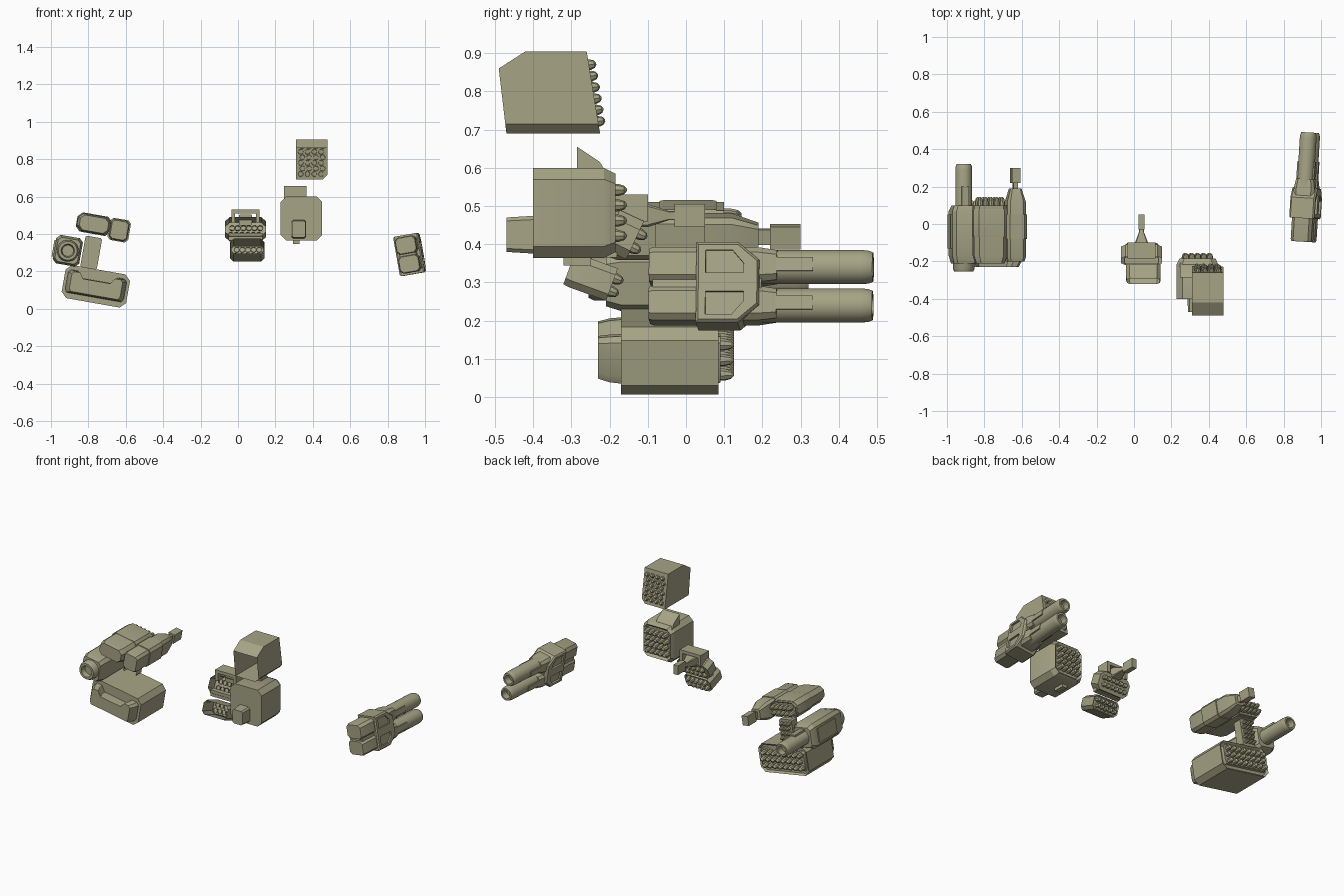
import bpy, bmesh
from math import radians, cos, sin, pi
from mathutils import Matrix, Vector

if "Cube" in bpy.data.objects:
    bpy.data.objects.remove(bpy.data.objects["Cube"], do_unlink=True)

olive = bpy.data.materials.new("olive_paint")
olive.use_nodes = True
COLOR = (0.38, 0.37, 0.235, 1)
olive.diffuse_color = COLOR
olive.node_tree.nodes["Principled BSDF"].inputs["Base Color"].default_value = COLOR
made = []


def frame(x, y, z, rx=0, ry=0, rz=0):
    """Placement matrix of one weapon, angles in degrees."""
    m = Matrix.Translation((x, y, z))
    for angle, axis in ((rz, "Z"), (ry, "Y"), (rx, "X")):
        m = m @ Matrix.Rotation(radians(angle), 4, axis)
    return m


def finish(bm, name, m):
    bm.transform(m)
    mesh = bpy.data.meshes.new(name)
    bm.to_mesh(mesh)
    bm.free()
    mesh.materials.append(olive)
    ob = bpy.data.objects.new(name, mesh)
    bpy.context.collection.objects.link(ob)
    made.append(ob)
    return ob


def octagon(w, h, c, x=0, z=0):
    """Box outline with half sizes w, h and chamfer c."""
    pts = [(w - c, -h), (w, c - h), (w, h - c), (w - c, h),
           (c - w, h), (-w, h - c), (-w, c - h), (c - w, -h)]
    return [(x + a, z + b) for a, b in pts]


def loft(name, profile, stations, m, axis="y", open_front=False, open_back=False, recess=0):
    """Sweep an outline through (position, scale) stations."""
    bm = bmesh.new()
    n = len(profile)
    cu = sum(p[0] for p in profile) / n
    cv = sum(p[1] for p in profile) / n
    rings = []
    for t, s in stations:
        ring = []
        for u, v in profile:
            u, v = cu + (u - cu) * s, cv + (v - cv) * s
            ring.append(bm.verts.new((u, t, v) if axis == "y" else (t, u, v)))
        rings.append(ring)
    for a, b in zip(rings, rings[1:]):
        for i in range(n):
            bm.faces.new((a[i], a[(i + 1) % n], b[(i + 1) % n], b[i]))
    front, back = bm.faces.new(rings[0]), bm.faces.new(rings[-1])
    bmesh.ops.recalc_face_normals(bm, faces=bm.faces)
    if recess:
        bmesh.ops.inset_region(bm, faces=[back], thickness=recess)
        bmesh.ops.translate(bm, verts=back.verts, vec=(0, -recess, 0))
    drop = [f for f, gone in ((front, open_front), (back, open_back)) if gone]
    if drop:
        bmesh.ops.delete(bm, geom=drop, context="FACES")
    return finish(bm, name, m)


def box(name, x, y, z, m=Matrix()):
    pts = [(x[0], z[0]), (x[1], z[0]), (x[1], z[1]), (x[0], z[1])]
    return loft(name, pts, [(y[0], 1), (y[1], 1)], m)


def spin(bm, points, x, z, sides):
    """Turn (radius, y) points about the y direction at x, z."""
    rings = []
    for r, y in points:
        rings.append([bm.verts.new((x + r * cos(2 * pi * i / sides), y,
                                    z + r * sin(2 * pi * i / sides))) for i in range(sides)])
    for a, b in zip(rings, rings[1:]):
        for i in range(sides):
            j = (i + 1) % sides
            bm.faces.new((a[i], b[i], b[j], a[j]))


def tube(name, points, m, x=0, z=0, sides=24):
    bm = bmesh.new()
    spin(bm, points, x, z, sides)
    bmesh.ops.remove_doubles(bm, verts=bm.verts, dist=1e-5)
    bmesh.ops.recalc_face_normals(bm, faces=bm.faces)
    return finish(bm, name, m)


def missiles(name, m, cols, rows, w, h, y, length, r, x=0, z=0):
    """Staggered grid of round-nosed missiles pointing to +y."""
    bm = bmesh.new()
    for j in range(rows):
        for i in range(cols):
            fx = (i + 0.5) / cols - 0.5 + (0.12 / cols if j % 2 else -0.12 / cols)
            fz = (j + 0.5) / rows - 0.5
            nose = [(r, y), (r, y + length * 0.5), (r * 0.7, y + length * 0.85), (r * 0.2, y + length)]
            spin(bm, nose, x + fx * w, z + fz * h, 8)
            bm.verts.ensure_lookup_table()
            bm.faces.new(reversed(bm.verts[-8:]))
    bmesh.ops.recalc_face_normals(bm, faces=bm.faces)
    return finish(bm, name, m)


def muzzle(r, start, end):
    return [(r * 0.8, start), (r, start), (r, end - 0.03), (r * 0.96, end - 0.012), (r * 0.86, end),
            (r * 0.62, end), (r * 0.55, end - 0.04), (0, end - 0.04)]


TILT = 10

# Large lower missile pod
pod = frame(-0.76, 0, 0.12, ry=TILT)
loft("lower_pod_body", octagon(0.175, 0.09, 0.03), [(-0.17, 1), (0.085, 1)], pod, recess=0.012)
half = [(0.03, -0.06), (0.15, -0.06), (0.16, -0.04), (0.16, 0.05), (0.145, 0.065),
        (0.11, 0.065), (0.085, 0.03), (0.03, 0.03)]
dumbbell = half + [(-x, z) for x, z in reversed(half)]
loft("lower_pod_nose", dumbbell, [(-0.23, 0.86), (-0.2, 0.96), (-0.165, 1)], pod)
loft("lower_pod_rear_frame", dumbbell, [(0.07, 1), (0.09, 0.97)], pod)
missiles("lower_pod_missiles", pod, 8, 3, 0.3, 0.12, 0.075, 0.05, 0.016)

# Single cannon with square housing
can = frame(-0.91, 0, 0.31, ry=TILT)
loft("cannon_housing", octagon(0.072, 0.077, 0.02), [(-0.21, 0.85), (-0.17, 1), (0.07, 1), (0.1, 0.8)], can)
box("cannon_side_panel", (-0.08, -0.06), (-0.13, 0.05), (-0.045, 0.045), can)
tube("cannon_rear_ring", [(0.058, -0.1), (0.058, -0.24), (0.05, -0.255), (0.036, -0.255),
                          (0.03, -0.225), (0, -0.225)], can)
tube("cannon_barrel", muzzle(0.045, 0.05, 0.32), can)
box("cannon_barrel_rib", (-0.02, 0.02), (0.08, 0.2), (0.03, 0.052), can)

# Small upright missile rack beside the cannon
rack = frame(-0.785, 0, 0.3, ry=TILT)
loft("small_rack", octagon(0.045, 0.085, 0.008), [(0.03, 1), (0.085, 1)], rack, open_front=True)
missiles("small_rack_missiles", rack, 3, 5, 0.075, 0.15, 0.07, 0.05, 0.011)

# Flat upper missile pod
flat = frame(-0.77, 0, 0.452, ry=TILT)
loft("upper_pod_body", octagon(0.09, 0.048, 0.025),
     [(-0.21, 0.85), (-0.17, 1), (0.1, 1)], flat, recess=0.008)
loft("upper_pod_collar", octagon(0.094, 0.052, 0.025), [(-0.07, 0.97), (-0.06, 1), (0.07, 1), (0.08, 0.97)], flat)
missiles("upper_pod_missiles", flat, 5, 2, 0.15, 0.07, 0.085, 0.06, 0.015)

# Slim gun beside the upper pod
slim = frame(-0.635, 0, 0.42, ry=TILT)
loft("slim_gun_body", octagon(0.05, 0.056, 0.015),
     [(-0.2, 0.88), (-0.18, 1), (0.12, 1), (0.18, 0.65), (0.19, 0.6)], slim)
loft("slim_gun_collar", octagon(0.056, 0.06, 0.016), [(-0.08, 1), (0.05, 1)], slim)
box("slim_gun_neck", (-0.012, 0.012), (0.18, 0.23), (-0.02, 0.02), slim)
box("slim_gun_barrel", (-0.022, 0.022), (0.22, 0.3), (-0.03, 0.03), slim)

# Centre launcher: lower pod, wide pod, gun and roof frame
low = frame(0.05, -0.25, 0.315, rx=-20)
loft("centre_lower_pod", octagon(0.092, 0.045, 0.018), [(-0.06, 0.95), (-0.045, 1), (0.06, 1)],
     low, open_front=True, recess=0.007)
missiles("centre_lower_missiles", low, 5, 2, 0.15, 0.07, 0.045, 0.04, 0.015)
wide = frame(0.04, -0.165, 0.425, rx=-25)
loft("centre_wide_pod", octagon(0.11, 0.055, 0.025), [(-0.035, 1), (0.035, 1)], wide, open_front=True)
missiles("centre_wide_missiles", wide, 6, 2, 0.18, 0.08, 0.025, 0.035, 0.015)
box("centre_crossbar", (-0.05, 0.13), (-0.21, -0.18), (0.365, 0.405))
for side in (-1, 1):
    box("centre_roof_post", sorted((0.04 + side * 0.055, 0.04 + side * 0.075)), (-0.185, -0.1), (0.46, 0.52))
box("centre_roof", (-0.035, 0.115), (-0.185, -0.1), (0.51, 0.53))
gun = frame(0.04, 0, 0.475)
loft("centre_gun_neck", octagon(0.035, 0.03, 0.006), [(-0.14, 1), (-0.1, 1), (-0.045, 0.4), (-0.02, 0.4)], gun)
box("centre_gun_barrel", (-0.016, 0.016), (-0.03, 0.05), (-0.03, 0.03), gun)

# Large chamfered box launcher
big = frame(0.339, 0, 0.482)
loft("box_launcher_body", octagon(0.111, 0.118, 0.03), [(-0.4, 1), (-0.215, 1), (-0.185, 0.87)], big, recess=0.015)
missiles("box_launcher_missiles", big, 5, 4, 0.16, 0.16, -0.2, 0.045, 0.016)
loft("box_launcher_front_block", octagon(0.04, 0.05, 0.01, 0.325, 0.425), [(-0.47, 0.9), (-0.39, 1)], Matrix())
box("box_launcher_foot", (0.295, 0.33), (-0.32, -0.25), (0.345, 0.37))
fin = [(-0.285, 0.59), (-0.285, 0.655), (-0.225, 0.615), (-0.205, 0.58)]
loft("box_launcher_fin", fin, [(0.245, 1), (0.365, 1)], Matrix(), axis="x")

# High missile box with a leaning rear face
high = [(-0.47, 0.69), (-0.49, 0.86), (-0.42, 0.905), (-0.26, 0.905), (-0.225, 0.69)]
bm = bmesh.new()
ends = [[bm.verts.new((x, y, z)) for y, z in high] for x in (0.31, 0.478)]
for end in ends:
    bm.faces.new(end)
for i in range(5):
    bm.faces.new((ends[0][i], ends[0][i - 1], ends[1][i - 1], ends[1][i]))
bmesh.ops.recalc_face_normals(bm, faces=bm.faces)
lower_edge = [e for e in bm.edges if all(v.co.x > 0.4 and v.co.z < 0.7 for v in e.verts)]
bmesh.ops.bevel(bm, geom=lower_edge, offset=0.025, segments=1, affect="EDGES")
bm.normal_update()
bmesh.ops.delete(bm, geom=[f for f in bm.faces if f.normal.y < -0.9], context="FACES")
finish(bm, "high_box_body", Matrix())
missiles("high_box_missiles", frame(0.394, -0.245, 0.795, rx=9), 4, 6, 0.145, 0.18, -0.01, 0.032, 0.014)

# Twin-barrel gun
twin = frame(0.912, 0, 0.29, ry=-TILT, rz=-3.5)
box("twin_gun_core", (-0.045, 0.045), (-0.085, 0.2), (-0.08, 0.08), twin)
for side, label in ((1, "upper"), (-1, "lower")):
    z = side * 0.051
    loft("twin_gun_%s_housing" % label, octagon(0.056, 0.046, 0.016, 0, z),
         [(-0.095, 0.92), (-0.085, 1), (0.19, 1), (0.24, 0.85)], twin)
    tube("twin_gun_%s_barrel" % label, muzzle(0.045, 0.18, 0.49), twin, z=z)
    for x in (-0.042, 0.042):
        box("twin_gun_%s_rib" % label, (x - 0.006, x + 0.006), (0.2, 0.335), (z - 0.018, z + 0.018), twin)

# Hexagonal side shield with two recessed windows per side
shield = [(0.03, -0.107), (0.14, -0.107), (0.195, -0.06), (0.195, 0.06), (0.14, 0.107), (0.03, 0.107)]
plate = loft("twin_gun_shield", shield, [(-0.068, 0.93), (-0.06, 1), (0.06, 1), (0.068, 0.93)], twin, axis="x")
for k in (1, -1):
    window = [(0.055, k * 0.025), (0.155, k * 0.025), (0.155, k * 0.05), (0.125, k * 0.085), (0.055, k * 0.085)]
    for x in (-0.075, 0.075):
        cutter = loft("window_cutter", window, [(x - 0.018, 1), (x + 0.018, 1)], twin, axis="x")
        made.remove(cutter)
        cutter.hide_render = True
        cut = plate.modifiers.new("window", "BOOLEAN")
        cut.object = cutter
        cut.solver = "EXACT"
        bpy.context.view_layer.objects.active = plate
        bpy.ops.object.modifier_apply(modifier=cut.name)
        bpy.data.objects.remove(cutter, do_unlink=True)

# Smooth round parts while keeping hard edges
bpy.ops.object.select_all(action="DESELECT")
for ob in made:
    ob.select_set(True)
bpy.context.view_layer.objects.active = made[0]
bpy.ops.object.shade_smooth_by_angle(angle=radians(30))
